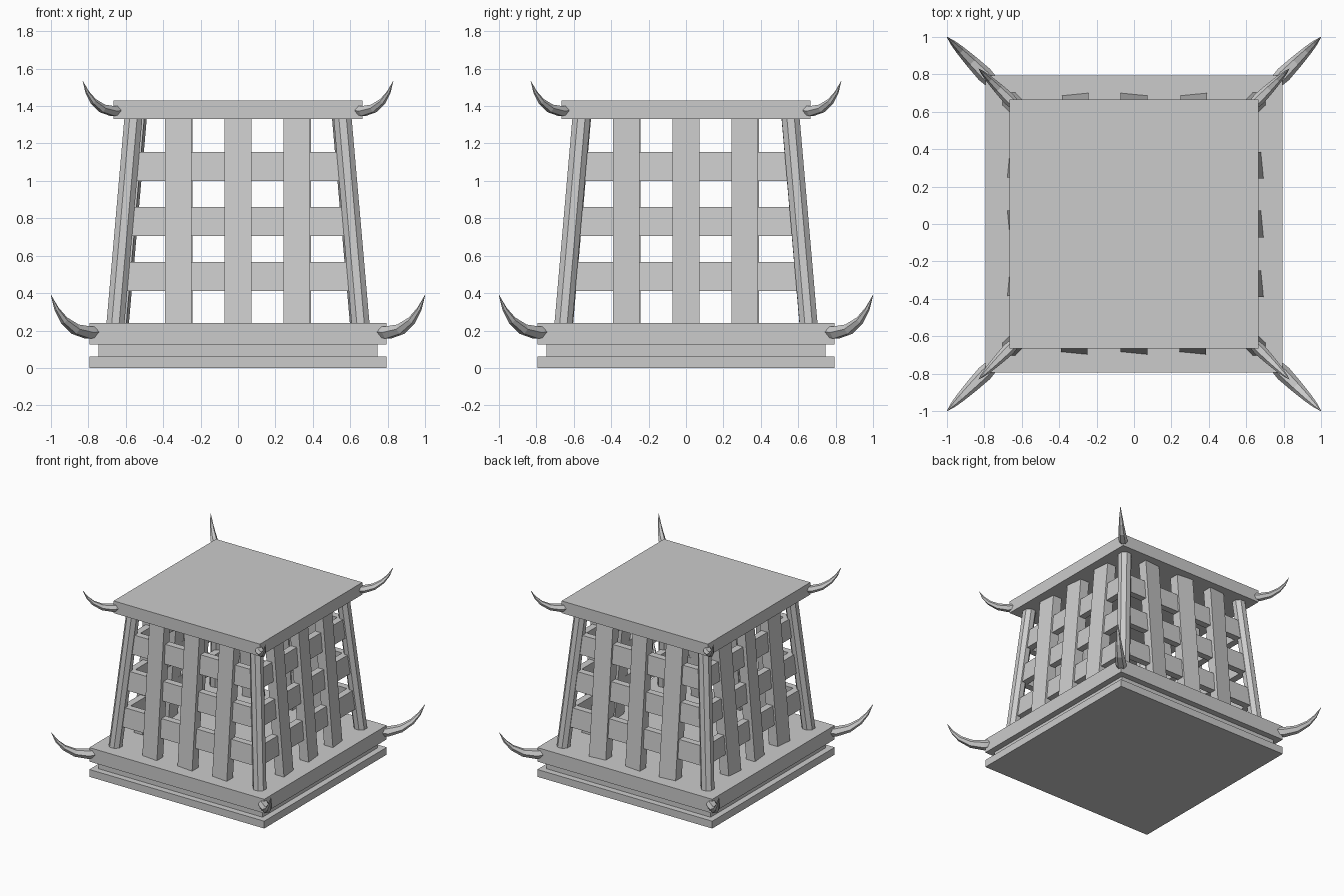
import bpy, bmesh, math
from mathutils import Vector, Matrix

cube = bpy.data.objects.get("Cube")
if cube:
    bpy.data.objects.remove(cube, do_unlink=True)

grey = bpy.data.materials.new("plain_grey")
grey.use_nodes = True
COLOUR = (0.6, 0.6, 0.6, 1)
grey.diffuse_color = COLOUR
grey.node_tree.nodes["Principled BSDF"].inputs["Base Color"].default_value = COLOUR

FLOOR, CEILING = 0.24, 1.33
LEAN = 0.095 / (CEILING - FLOOR)      # inward lean of walls and posts


def loft(name, rings, turn=0.0):
    """Skin matching rings of points, cap both ends, turn about z."""
    bm = bmesh.new()
    loops = [[bm.verts.new(p) for p in ring] for ring in rings]
    n = len(loops[0])
    for a, b in zip(loops, loops[1:]):
        for i in range(n):
            j = (i + 1) % n
            bm.faces.new((a[i], a[j], b[j], b[i]))
    bm.faces.new(loops[0][::-1])
    bm.faces.new(loops[-1])
    bmesh.ops.recalc_face_normals(bm, faces=bm.faces)
    bm.transform(Matrix.Rotation(turn, 4, "Z"))
    mesh = bpy.data.meshes.new(name)
    bm.to_mesh(mesh)
    bm.free()
    mesh.materials.append(grey)
    obj = bpy.data.objects.new(name, mesh)
    bpy.context.collection.objects.link(obj)
    return obj


def rect(x0, x1, y0, y1, z, twist=0.0):
    return [(x0, y0 + twist, z), (x1, y0 - twist, z),
            (x1, y1 - twist, z), (x0, y1 + twist, z)]


def slab(name, half, z0, z1):
    loft(name, [rect(-half, half, -half, half, z) for z in (z0, z1)])


# Stepped base and flat roof
slab("base_foot", 0.795, 0, 0.06)
slab("base_recess", 0.745, 0.06, 0.125)
slab("base_deck", 0.795, 0.125, FLOOR)
slab("roof_plate", 0.665, CEILING, 1.43)


# Lattice walls: leaning slats with cross bars set slightly behind them
def wall(side, turn, outer, twists):
    for i, (x, tw) in enumerate(zip((-0.32, 0, 0.315), twists)):
        rings = []
        for z in (FLOOR - 0.01, CEILING + 0.01):
            y = -outer + LEAN * (z - FLOOR)
            rings.append(rect(x - 0.071, x + 0.071, y, y + 0.08, z, tw))
        loft(f"{side}_slat_{i + 1}", rings, turn)
    for i, z0 in enumerate((0.41, 0.705, 1.0)):
        rings = []
        for z in (z0, z0 + 0.155):
            inset = LEAN * (z - FLOOR)
            half, y = 0.62 - inset, -outer + 0.022 + inset
            rings.append(rect(-half, half, y, y + 0.055, z))
        loft(f"{side}_bar_{i + 1}", rings, turn)


T = 0.007
wall("front", 0, 0.69, (T, T, T))
wall("right", math.pi / 2, 0.685, (-T, -T, -T))
wall("back", math.pi, 0.693, (-T, T, -T))
wall("left", -math.pi / 2, 0.67, (T, -T, T))


# Curved horn: path of (diagonal distance, height, radius), in the x-y diagonal plane
HORN = [(-0.25, 0.0, 0.034), (-0.2, -0.006, 0.042), (-0.13, 0.012, 0.034),
        (-0.07, 0.06, 0.024), (-0.03, 0.12, 0.014), (0, 0.195, 0.001)]


def horn(name, reach, height, scale, turn):
    pts = [Vector((reach + d * scale, height + h * scale)) for d, h, r in HORN]
    side = Vector((1, -1, 0)).normalized()
    rings = []
    for k, p in enumerate(pts):
        run = pts[min(k + 1, len(pts) - 1)] - pts[max(k - 1, 0)]
        tangent = Vector((run.x, run.x, run.y)).normalized()
        up = side.cross(tangent)
        r = HORN[k][2] * scale
        centre = Vector((p.x, p.x, p.y))
        rings.append([centre + r * (side * math.cos(a) + up * 0.9 * math.sin(a))
                      for a in (math.tau * i / 6 for i in range(6))])
    loft(name, rings, turn)


# Corner posts and horns
for c, corner in enumerate(("back_left", "front_left", "front_right", "back_right")):
    turn = -c * math.pi / 2
    rings = []
    for z in (FLOOR - 0.01, CEILING + 0.01):
        m = 0.655 - LEAN * (z - FLOOR)
        rings.append([(m + 0.052 * math.cos(a), m + 0.052 * math.sin(a), z)
                      for a in (math.tau * (i + 0.5) / 8 for i in range(8))])
    loft(f"{corner}_post", rings, turn)
    horn(f"{corner}_lower_horn", 1.0, 0.195, 1.0, turn)
    horn(f"{corner}_upper_horn", 0.83, 1.378, 0.8, turn)
